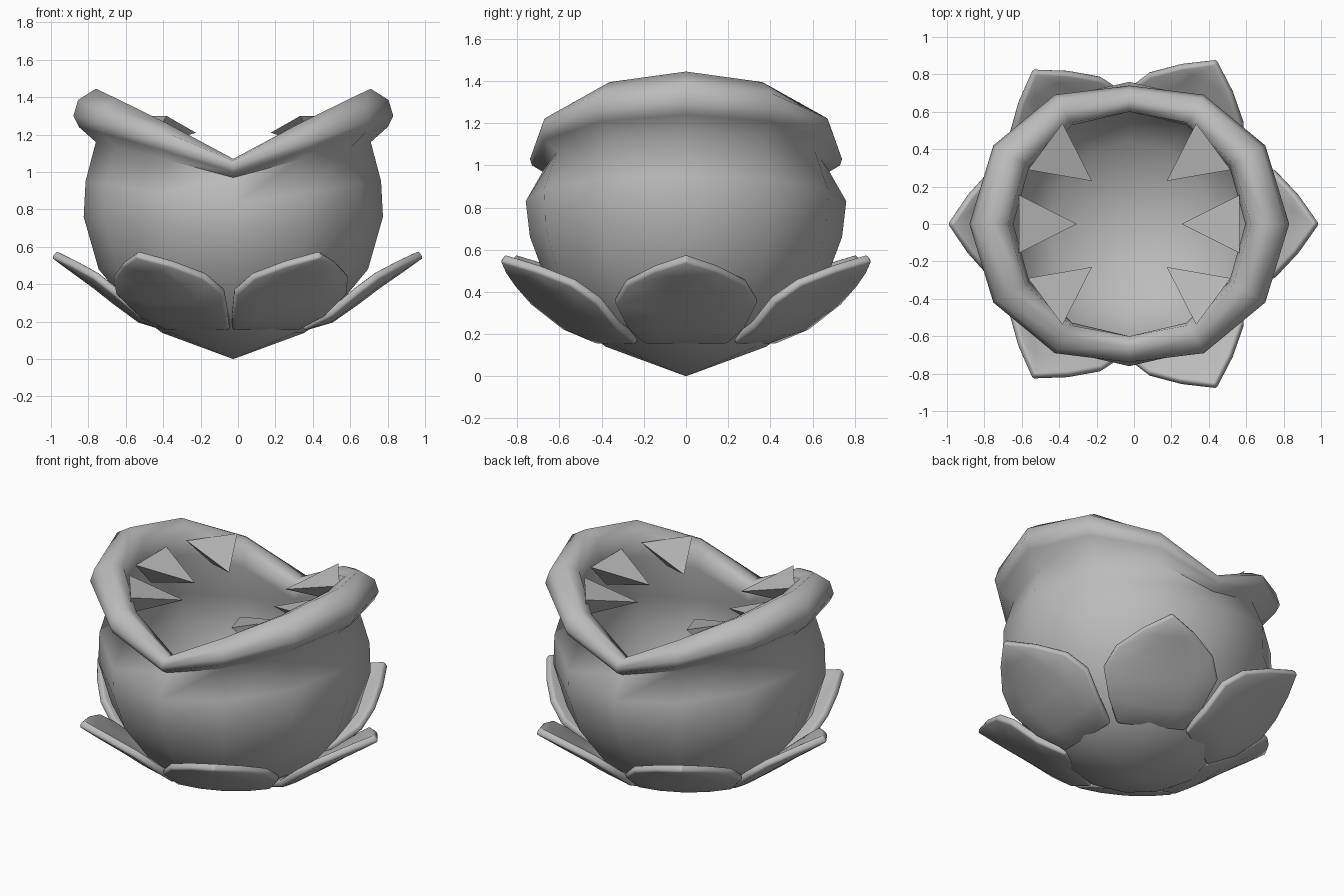
import bpy, bmesh, math
from mathutils import Matrix, Vector

cube = bpy.data.objects.get("Cube")
if cube:
    bpy.data.objects.remove(cube, do_unlink=True)

grey = bpy.data.materials.new("plain_grey")
grey.use_nodes = True
COLOUR = (0.5, 0.5, 0.5, 1)
grey.diffuse_color = COLOUR
grey.node_tree.nodes["Principled BSDF"].inputs["Base Color"].default_value = COLOUR

CENTRE = Vector((-0.025, 0, 0))
SIDES = 12


def finish(name, bm, smooth_angle=None):
    bmesh.ops.remove_doubles(bm, verts=bm.verts, dist=0.0005)
    bmesh.ops.recalc_face_normals(bm, faces=bm.faces)
    mesh = bpy.data.meshes.new(name)
    bm.to_mesh(mesh)
    bm.free()
    mesh.materials.append(grey)
    obj = bpy.data.objects.new(name, mesh)
    bpy.context.collection.objects.link(obj)
    if smooth_angle:
        bpy.ops.object.select_all(action="DESELECT")
        obj.select_set(True)
        bpy.context.view_layer.objects.active = obj
        bpy.ops.object.shade_smooth_by_angle(angle=math.radians(smooth_angle))
    return obj


# Bowl with rolled lip: each ring is (side radius, side height, front radius, front height)
RINGS = [
    (0.38, 0.14, 0.38, 0.14), (0.53, 0.25, 0.53, 0.25), (0.72, 0.48, 0.68, 0.50),
    (0.80, 0.76, 0.74, 0.66), (0.79, 0.95, 0.76, 0.83), (0.735, 1.16, 0.68, 0.97),
    (0.825, 1.24, 0.73, 1.00), (0.855, 1.30, 0.74, 1.03), (0.83, 1.385, 0.72, 1.06),
    (0.735, 1.445, 0.66, 1.07), (0.65, 1.40, 0.60, 1.04), (0.62, 1.25, 0.60, 0.95),
    (0.68, 0.95, 0.66, 0.82), (0.70, 0.76, 0.66, 0.66), (0.62, 0.50, 0.60, 0.50),
    (0.44, 0.28, 0.44, 0.28),
]
bm = bmesh.new()
rings = []
for rx, zx, ry, zy in RINGS:
    ring = []
    for i in range(SIDES):
        a = 2 * math.pi * i / SIDES
        c = abs(math.cos(a))
        r = ry + (rx - ry) * c
        p = Vector((r * math.cos(a), r * math.sin(a), zy + (zx - zy) * c))
        ring.append(bm.verts.new(p + CENTRE))
    rings.append(ring)
for lower, upper in zip(rings, rings[1:]):
    for i in range(SIDES):
        j = (i + 1) % SIDES
        bm.faces.new((lower[i], lower[j], upper[j], upper[i]))
for ring, z in ((rings[0], 0), (rings[-1], 0.2)):
    tip = bm.verts.new(CENTRE + Vector((0, 0, z)))
    for i in range(SIDES):
        bm.faces.new((ring[i], ring[(i + 1) % SIDES], tip))
finish("bowl", bm, 75)

# Petals: stations along the petal are (radius, half width, height, edge lift)
STATIONS = [
    (0.37, 0.20, 0.15, 0.0), (0.52, 0.28, 0.195, 0.03), (0.66, 0.34, 0.295, 0.05),
    (0.77, 0.29, 0.38, 0.05), (0.89, 0.16, 0.465, 0.03), (1.0, 0.0, 0.545, 0.0),
]
PETALS = [(0, 1.02), (62, 1.0), (122, 0.98), (180, 0.975), (238, 0.98), (298, 1.0)]
ACROSS = (-1, -0.5, 0, 0.5, 1)


def petal(name, degrees, length):
    bm = bmesh.new()
    turn = Matrix.Rotation(math.radians(degrees), 3, "Z")
    rows = []
    for r, w, z, lift in STATIONS:
        row = []
        for t in (ACROSS if w else (0,)):
            p = Vector((r * length, w * t, z + lift * t * t))
            row.append(bm.verts.new(turn @ p + CENTRE))
        rows.append(row)
    for a, b in zip(rows, rows[1:]):
        for i in range(len(ACROSS) - 1):
            if len(b) > 1:
                bm.faces.new((a[i], a[i + 1], b[i + 1], b[i]))
            else:
                bm.faces.new((a[i], a[i + 1], b[0]))
    obj = finish(name, bm)
    # Face normals up so the thickness grows towards the bowl
    if obj.data.polygons[0].normal.z < 0:
        obj.data.flip_normals()
    solid = obj.modifiers.new("thickness", "SOLIDIFY")
    solid.thickness = 0.045
    solid.offset = 1
    bevel = obj.modifiers.new("soft_edge", "BEVEL")
    bevel.width = 0.015
    bevel.segments = 2
    bevel.limit_method = "ANGLE"
    bevel.angle_limit = math.radians(50)
    for poly in obj.data.polygons:
        poly.use_smooth = True


for n, (degrees, length) in enumerate(PETALS):
    petal(f"petal_{n + 1}", degrees, length)


# Teeth: three-sided spikes with a flat upper face, pointing inwards
def tooth(name, tip, degrees):
    bm = bmesh.new()
    out = Matrix.Rotation(math.radians(degrees), 3, "Z")
    base = [(0.31, 0.155, 0.09), (0.31, -0.155, 0.09), (0.31, 0, -0.08)]
    corners = [bm.verts.new(Vector(tip) + out @ Vector(p)) for p in base]
    point = bm.verts.new(tip)
    bm.faces.new(corners)
    for i in range(3):
        bm.faces.new((corners[i], corners[(i + 1) % 3], point))
    finish(name, bm)


for side, label in ((1, "left"), (-1, "right")):
    for row, place in ((-1, "front"), (0, "middle"), (1, "back")):
        x = side * (0.28 if row == 0 else 0.2) + CENTRE.x
        angle = math.degrees(math.atan2(row * 0.17, side * 0.23))
        tooth(f"{place}_{label}_tooth", (x, row * 0.23, 1.21), angle)
